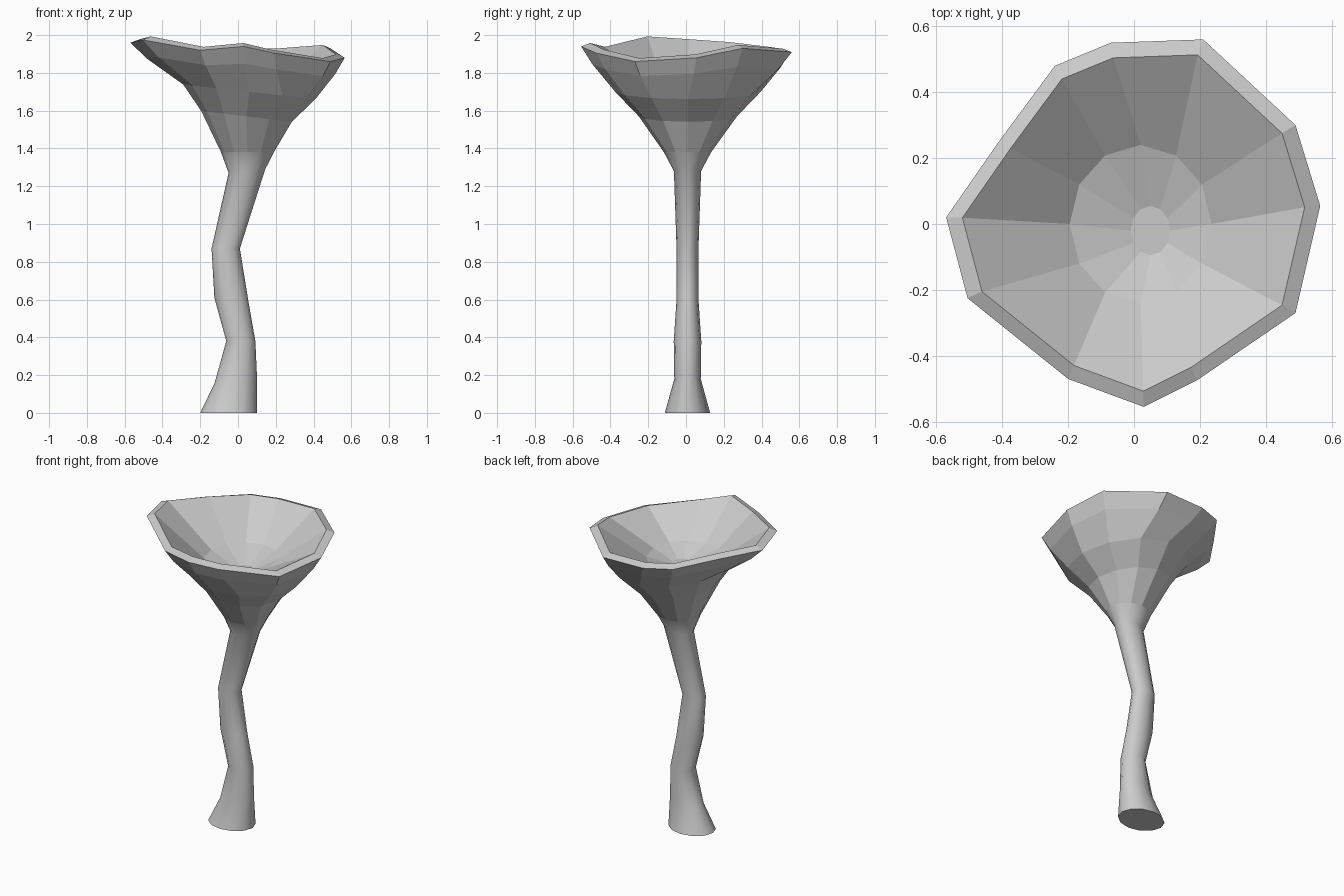
import bpy, bmesh
from math import sin, cos, pi
from mathutils import Vector

SIDES = 12

cube = bpy.data.objects.get("Cube")
if cube:
    bpy.data.objects.remove(cube)

grey = bpy.data.materials.new("plain grey")
grey.use_nodes = True
colour = (0.6, 0.6, 0.6, 1)
grey.diffuse_color = colour
grey.node_tree.nodes["Principled BSDF"].inputs["Base Color"].default_value = colour


def ring(cx, cy, z, rx, ry, tilt=0):
    """Ellipse of points; tilt lowers the +x side."""
    pts = []
    for i in range(SIDES):
        a = 2 * pi * i / SIDES
        pts.append(Vector((cx + rx * cos(a), cy + ry * sin(a), z - tilt * rx * cos(a))))
    return pts


def loft(name, rings, smooth, cap_first, cap_last):
    bm = bmesh.new()
    loops = [[bm.verts.new(p) for p in r] for r in rings]
    for low, high in zip(loops, loops[1:]):
        for i in range(SIDES):
            j = (i + 1) % SIDES
            bm.faces.new((low[i], low[j], high[j], high[i])).smooth = smooth
    if cap_first:
        for e in bm.faces.new(loops[0][::-1]).edges:
            e.smooth = False
    if cap_last:
        bm.faces.new(loops[-1])
    mesh = bpy.data.meshes.new(name)
    bm.to_mesh(mesh)
    bm.free()
    mesh.materials.append(grey)
    obj = bpy.data.objects.new(name, mesh)
    bpy.context.collection.objects.link(obj)
    return obj


# Crooked stem: height, centre x, half width, half depth, tilt
neck = ring(0.05, 0.008, 1.38, 0.14, 0.125)
stem_sections = [(0, -0.05, 0.15, 0.12, 0), (0.18, -0.012, 0.112, 0.07, -0.2),
                 (0.38, 0.015, 0.077, 0.073, 0), (0.6, -0.035, 0.09, 0.058, 0.1),
                 (0.87, -0.065, 0.075, 0.058, 0), (1.28, 0.047, 0.097, 0.072, -0.1)]
stem = [ring(cx, 0.008, z, rx, ry, t) for z, cx, rx, ry, t in stem_sections]
loft("stem", stem + [neck], True, True, False)

# Uneven rim, counter-clockwise from +x
outer_rim = [Vector(p) for p in (
    (0.565, 0.055, 1.88), (0.49, 0.30, 1.93), (0.21, 0.56, 1.91), (-0.07, 0.55, 1.91),
    (-0.24, 0.48, 1.92), (-0.41, 0.25, 1.945), (-0.57, 0.02, 1.96), (-0.505, -0.225, 1.975),
    (-0.2, -0.47, 1.92), (0.03, -0.555, 1.94), (0.19, -0.475, 1.905), (0.49, -0.27, 1.86))]
centre = Vector((0.01, 0.01, 0))
inner_rim = [centre + (p - centre) * 0.915 for p in outer_rim]
for p, q in zip(inner_rim, outer_rim):
    p.z = q.z + 0.018

# Flared cup: outside up to the rim, then down into the bowl
bulge = ring(0.06, 0.01, 1.70, 0.35, 0.385, 0.11)
shoulder = [b.lerp(r, 0.68) - Vector((0, 0, 0.015)) for b, r in zip(bulge, outer_rim)]
loft("cup", [neck, ring(0.045, 0.01, 1.57, 0.24, 0.26, 0.12), bulge, shoulder,
             outer_rim, inner_rim, ring(0.02, 0, 1.75, 0.215, 0.24),
             ring(0.05, -0.02, 1.69, 0.06, 0.075)], False, False, True)
